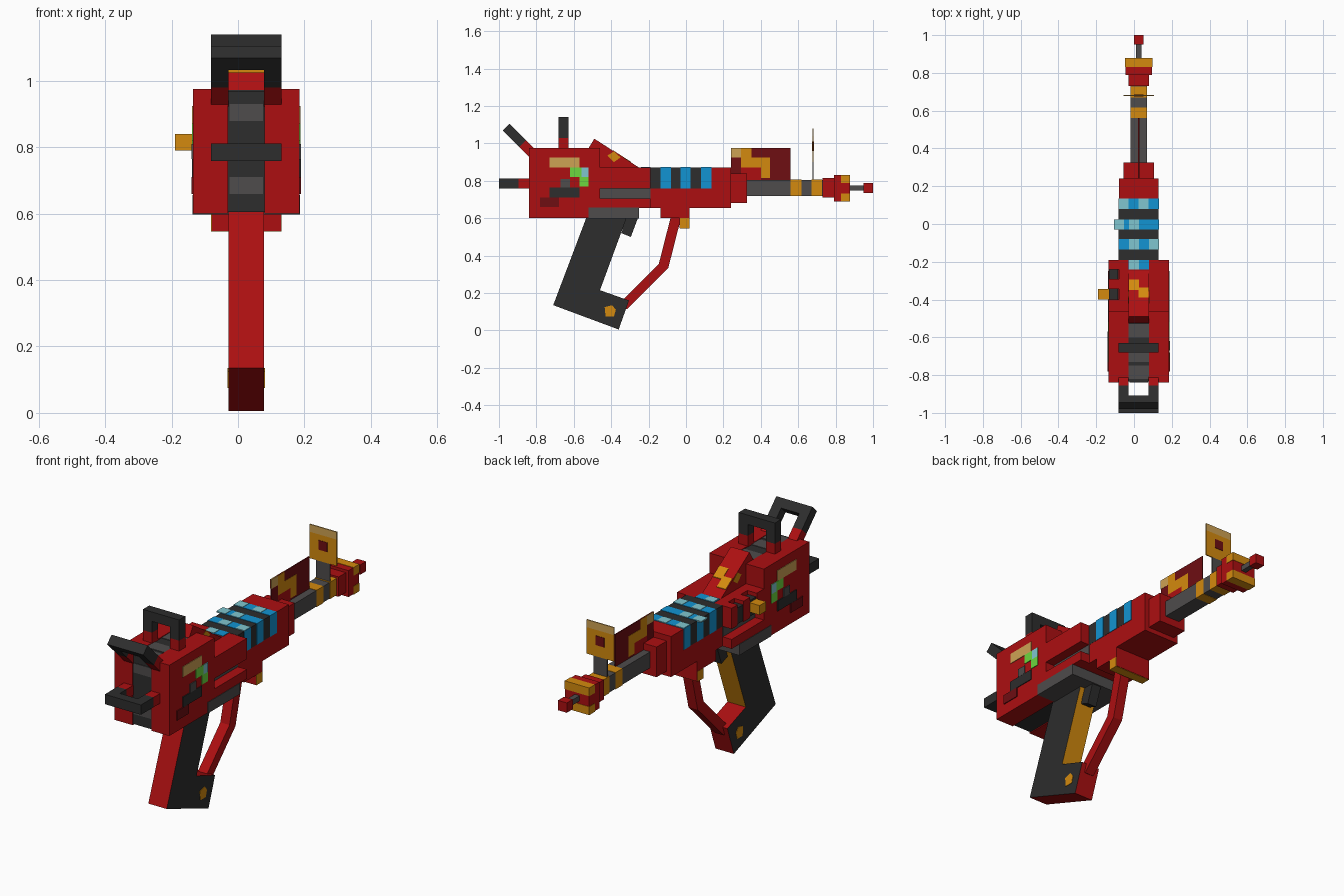
import bpy, bmesh, math
from mathutils import Vector

if "Cube" in bpy.data.objects:
    bpy.data.objects.remove(bpy.data.objects["Cube"])

CX = 0.025          # centre line of the model
PAINT = 0.003       # thickness of painted plates


def material(name, r, g, b):
    m = bpy.data.materials.new(name)
    linear = [((c / 255 + 0.055) / 1.055) ** 2.4 for c in (r, g, b)] + [1]
    m.diffuse_color = linear
    m.use_nodes = True
    m.node_tree.nodes["Principled BSDF"].inputs["Base Color"].default_value = linear
    return m


RED = material("red", 172, 15, 17)
MAROON = material("dark red", 110, 14, 18)
BLACK = material("dark grey", 45, 45, 45)
GREY = material("grey", 78, 76, 76)
ORANGE = material("orange", 212, 138, 14)
TAN = material("tan", 206, 162, 84)
BLUE = material("blue", 18, 148, 210)
PALE = material("pale blue", 128, 198, 208)
GREEN = material("green", 108, 215, 62)


def prism(name, mat, outline, half, x=CX):
    """Extrude a side outline of (y, z) points across the width."""
    bm = bmesh.new()
    face = bm.faces.new([bm.verts.new((x - half, y, z)) for y, z in outline])
    new = bmesh.ops.extrude_face_region(bm, geom=[face])["geom"]
    verts = [v for v in new if isinstance(v, bmesh.types.BMVert)]
    bmesh.ops.translate(bm, verts=verts, vec=(2 * half, 0, 0))
    bmesh.ops.recalc_face_normals(bm, faces=bm.faces)
    mesh = bpy.data.meshes.new(name)
    bm.to_mesh(mesh)
    bm.free()
    mesh.materials.append(mat)
    obj = bpy.data.objects.new(name, mesh)
    bpy.context.collection.objects.link(obj)
    return obj


def block(name, mat, half, ys, zs, x=CX):
    (a, b), (c, d) = ys, zs
    return prism(name, mat, [(a, c), (b, c), (b, d), (a, d)], half, x)


# Rear housing: dark core between two red cheeks
REAR, TOP = (-0.84, -0.46), (0.6, 0.975)
block("housing_core", BLACK, 0.055, (-0.835, -0.465), (0.605, 0.97))
for z in (0.66, 0.88):
    block("core_rear_patch", GREY, 0.05, (-0.838, -0.83), (z, z + 0.05))
for y in (-0.82, -0.73, -0.6):
    block("core_top_patch", GREY, 0.054, (y, y + 0.07), (0.96, 0.973))

for side, label in ((1, "left"), (-1, "right")):
    block(label + "_cheek", RED, 0.0525, REAR, TOP, CX + side * 0.1075)

    # Painted marks on the cheek
    skin = CX + side * 0.16
    marks = [("tan_mark", TAN, (-0.73, -0.57), (0.87, 0.925)),
             ("green_mark", GREEN, (-0.62, -0.52), (0.82, 0.87)),
             ("green_drip", GREEN, (-0.57, -0.52), (0.77, 0.82)),
             ("pale_mark", PALE, (-0.56, -0.52), (0.82, 0.87)),
             ("dark_mark", BLACK, (-0.73, -0.57), (0.71, 0.765)),
             ("grey_mark", GREY, (-0.67, -0.62), (0.765, 0.81)),
             ("shade_mark", MAROON, (-0.78, -0.68), (0.66, 0.71))]
    for k, (name, mat, ys, zs) in enumerate(marks):
        block(label + "_" + name, mat, PAINT + k * 0.0003, ys, zs, skin)

    # Rails with a grey channel between them
    rail_x = CX + side * 0.1325
    block(label + "_lower_rail", RED, 0.0275, (-0.46, -0.19), (0.655, 0.705), rail_x)
    block(label + "_channel", GREY, PAINT, (-0.46, -0.19), (0.705, 0.76), CX + side * 0.105)
    if side > 0:
        block("left_upper_rail", RED, 0.0275, (-0.46, -0.19), (0.76, 0.87), rail_x)
    else:
        for start, end in ((-0.46, -0.4), (-0.345, -0.29), (-0.24, -0.19)):
            block("right_upper_rail", RED, 0.0275, (start, end), (0.76, 0.87), rail_x)
        for y in (-0.4, -0.29):
            block("rail_slot", BLACK, 0.024, (y, y + 0.055), (0.765, 0.85), rail_x)

block("charging_pin", ORANGE, 0.04, (-0.4, -0.345), (0.79, 0.84), -0.15)
block("belly_plate", GREY, 0.1625, (-0.52, -0.25), (0.598, 0.656))

# Three loops with red feet: upright, slanted and level
for label, y, z, angle, length in (("upright", -0.655, 0.975, 0, 0.165),
                                   ("slanted", -0.835, 0.96, 45, 0.18),
                                   ("level", -0.84, 0.785, 90, 0.16)):
    t = (-0.026, 0.026)
    parts = [block(label + "_loop_bar", BLACK, 0.106, t, (length - 0.05, length))]
    for side in (1, -1):
        x = CX + side * 0.0795
        parts.append(block(label + "_loop_foot", RED, 0.0265, t, (-0.03, 0.055), x))
        parts.append(block(label + "_loop_leg", BLACK, 0.0265, t, (0.055, length - 0.05), x))
    for part in parts:
        part.location = (0, y, z)
        part.rotation_euler.x = math.radians(angle)

# Sloped ramp in front of the housing
prism("ramp", RED, [(-0.49, 1.025), (-0.25, 0.87), (-0.25, 0.8),
                    (-0.45, 0.8), (-0.53, 0.96)], 0.055)
prism("ramp_side_mark", ORANGE, [(-0.42, 0.935), (-0.385, 0.957),
                                 (-0.35, 0.925), (-0.385, 0.9)], 0.057)
for x, y in ((0, -0.35), (0.05, -0.39)):
    z = 1.025 - (y + 0.49) * 0.646
    prism("ramp_top_mark", ORANGE, [(y, z + PAINT), (y + 0.055, z - 0.0325),
                                    (y + 0.055, z - 0.04), (y, z - 0.01)], 0.0265, x)

# Receiver and its coloured bands
block("receiver", RED, 0.105, (-0.46, 0.24), (0.655, 0.87))
block("dark_sleeve", BLACK, 0.106, (-0.19, 0.08), (0.76, 0.871))
for y, cells in ((0.08, (-0.055, 0.05)), (-0.03, (-0.08, 0.0)), (-0.135, (0.0, 0.105))):
    block("blue_band", BLUE, 0.108, (y, y + 0.055), (0.76, 0.873))
    for x in cells:
        block("pale_cell", PALE, 0.0265, (y, y + 0.055), (0.868, 0.875), x)
block("blue_end_cell", BLUE, 0.055, (-0.24, -0.19), (0.868, 0.873))
block("pale_end_cell", PALE, 0.0265, (-0.24, -0.19), (0.868, 0.875), 0)
block("front_collar", RED, 0.08, (0.24, 0.325), (0.68, 0.84))

# Barrel and muzzle
block("barrel", GREY, 0.0425, (0.32, 0.73), (0.72, 0.805))
for y in (0.56, 0.67):
    block("barrel_band", ORANGE, 0.0445, (y, y + 0.057), (0.718, 0.807))
block("muzzle_ring", RED, 0.054, (0.73, 0.79), (0.71, 0.815))
block("muzzle_block", RED, 0.07, (0.79, 0.876), (0.69, 0.83))
for z in (0.688, 0.788):
    block("muzzle_mark", ORANGE, 0.072, (0.83, 0.878), (z, z + 0.044))
block("muzzle_rod", GREY, 0.014, (0.876, 0.95), (0.747, 0.775))
block("muzzle_tip", RED, 0.026, (0.95, 1), (0.735, 0.787))

# Thin sight fin along the barrel, with orange flecks
block("sight_fin", MAROON, PAINT, (0.24, 0.56), (0.8, 0.975))
for name, mat, ys, zs in (("fin_corner", TAN, (0.24, 0.295), (0.925, 0.975)),
                          ("fin_fleck", ORANGE, (0.295, 0.35), (0.925, 0.975)),
                          ("fin_stripe", ORANGE, (0.295, 0.45), (0.87, 0.925)),
                          ("fin_spot", ORANGE, (0.4, 0.45), (0.815, 0.87)),
                          ("fin_base", RED, (0.295, 0.4), (0.805, 0.87))):
    block(name, mat, PAINT + 0.001, ys, zs)

# Thin upright sight plate on a stem
block("sight_plate", ORANGE, 0.08, (0.677, 0.683), (0.9, 1.04))
block("sight_plate_top", TAN, 0.08, (0.677, 0.683), (1.04, 1.08))
block("sight_hole", MAROON, 0.025, (0.675, 0.685), (0.96, 1.01))
block("sight_stem", GREY, 0.04, (0.677, 0.683), (0.8, 0.9))

# Grip: dark sides, orange front strap, red back and foot
grip = prism("grip", BLACK, [(-0.515, 0.65), (-0.71, 0.135), (-0.36, 0.005),
                             (-0.305, 0.16), (-0.46, 0.215), (-0.3, 0.65)], 0.054)
grip.data.materials.append(RED)
grip.data.materials.append(ORANGE)
for f in grip.data.polygons:
    if abs(f.normal.x) < 0.5:
        f.material_index = 2 if f.normal.y > 0.5 and f.center.z > 0.2 else 1
prism("foot_stud", ORANGE, [(-0.43, 0.075), (-0.385, 0.075), (-0.375, 0.11),
                            (-0.395, 0.135), (-0.435, 0.125)], 0.056)
prism("trigger", BLACK, [(-0.345, 0.52), (-0.295, 0.5),
                         (-0.25, 0.62), (-0.31, 0.65)], 0.027)

# Trigger guard and its mount
path = [Vector(p) for p in ((-0.05, 0.62), (-0.12, 0.345), (-0.34, 0.125))]
w = Vector((0.025, -0.012))
prism("trigger_guard", RED, [p - w for p in path] + [p + w for p in reversed(path)], 0.027)
block("guard_mount", RED, 0.105, (-0.135, 0.02), (0.6, 0.657))
block("guard_mount_lip", RED, 0.104, (-0.035, 0.02), (0.548, 0.6))
block("lip_mark", ORANGE, 0.106, (-0.033, 0.018), (0.546, 0.6))
